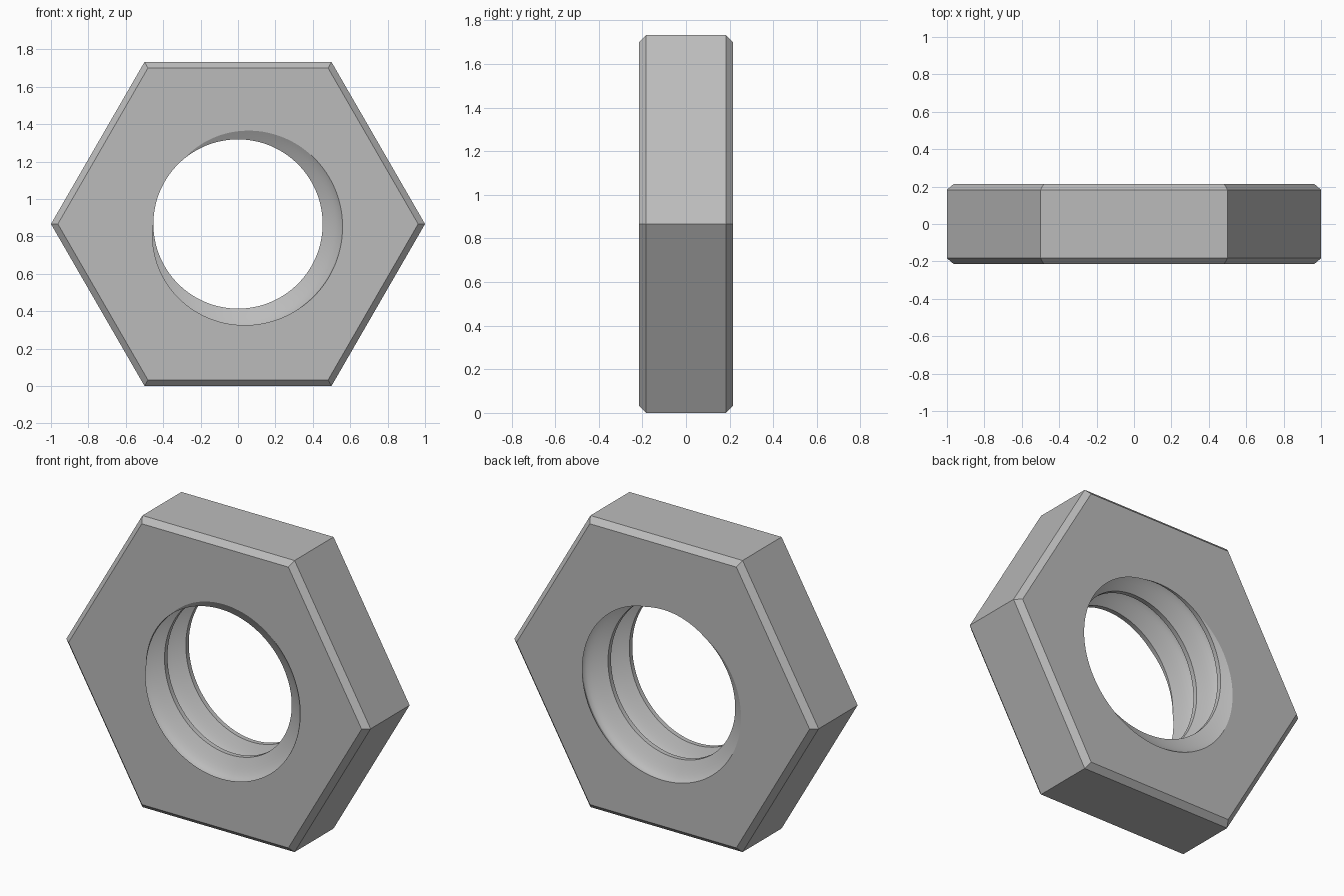
import bpy
import bmesh
from math import sin, cos, pi, radians

if "Cube" in bpy.data.objects:
    bpy.data.objects.remove(bpy.data.objects["Cube"], do_unlink=True)

COLUMNS = 144            # angular steps, a multiple of six
HALF = 0.215             # half the thickness
CHAMFER = 0.032
APOTHEM = cos(pi / 6)
MINOR, DEPTH, PITCH = 0.4525, 0.11, 0.2
START = 155 / 360        # turn at which a crest meets the front face
CREST = 25 / 360         # half the crest width, in pitches
FLANK_STEPS = 14


def bore_radius(phase):
    """Flat crest with a rounded groove between crests."""
    u = phase % 1.0
    if u <= CREST or u >= 1 - CREST:
        return MINOR
    return MINOR + DEPTH * sin(pi * (u - CREST) / (1 - 2 * CREST))


def hex_radius(angle, apothem):
    return apothem / cos(angle % (pi / 3) - pi / 6)


# Phases of the thread rows: crest edges plus evenly spaced groove rows
groove = [CREST + (1 - 2 * CREST) * j / FLANK_STEPS for j in range(FLANK_STEPS + 1)]
phases = [turn + u for turn in range(-2, 5) for u in groove]


def section(column):
    """Closed radial section (radius, y): threaded bore, then outer hexagon."""
    turn = column / COLUMNS
    angle = 2 * pi * turn
    crest_y = -HALF + PITCH * (START - turn)
    points = []
    for phase in phases:
        y = crest_y + PITCH * phase
        if abs(y) <= HALF:
            points.append((bore_radius(phase), y))
        else:
            y = max(-HALF, min(HALF, y))
            points.append((bore_radius((y - crest_y) / PITCH), y))
    inner = hex_radius(angle, APOTHEM - CHAMFER)
    outer = hex_radius(angle, APOTHEM)
    edge = HALF - CHAMFER
    points += [(inner, HALF), (outer, edge), (outer, -edge), (inner, -HALF)]
    return [(r * cos(angle), y, APOTHEM + r * sin(angle)) for r, y in points]


# Loft the sections around the axis; the helix seam is welded afterwards
bm = bmesh.new()
rings = [[bm.verts.new(p) for p in section(c)] for c in range(COLUMNS + 1)]
for a, b in zip(rings, rings[1:]):
    for k in range(len(a)):
        n = (k + 1) % len(a)
        bm.faces.new((a[k], a[n], b[n], b[k]))
bmesh.ops.remove_doubles(bm, verts=bm.verts, dist=0.0002)
bmesh.ops.dissolve_degenerate(bm, edges=bm.edges, dist=0.0001)
bmesh.ops.recalc_face_normals(bm, faces=bm.faces)

mesh = bpy.data.meshes.new("hex_nut")
bm.to_mesh(mesh)
bm.free()
nut = bpy.data.objects.new("hex_nut", mesh)
bpy.context.collection.objects.link(nut)

# Plain grey metal
grey = bpy.data.materials.new("grey_metal")
grey.use_nodes = True
colour = (0.5, 0.5, 0.5, 1.0)
grey.diffuse_color = colour
grey.node_tree.nodes["Principled BSDF"].inputs["Base Color"].default_value = colour
mesh.materials.append(grey)

# Smooth thread, crisp flats and chamfers
bpy.ops.object.select_all(action="DESELECT")
nut.select_set(True)
bpy.context.view_layer.objects.active = nut
bpy.ops.object.shade_smooth_by_angle(angle=radians(25))
